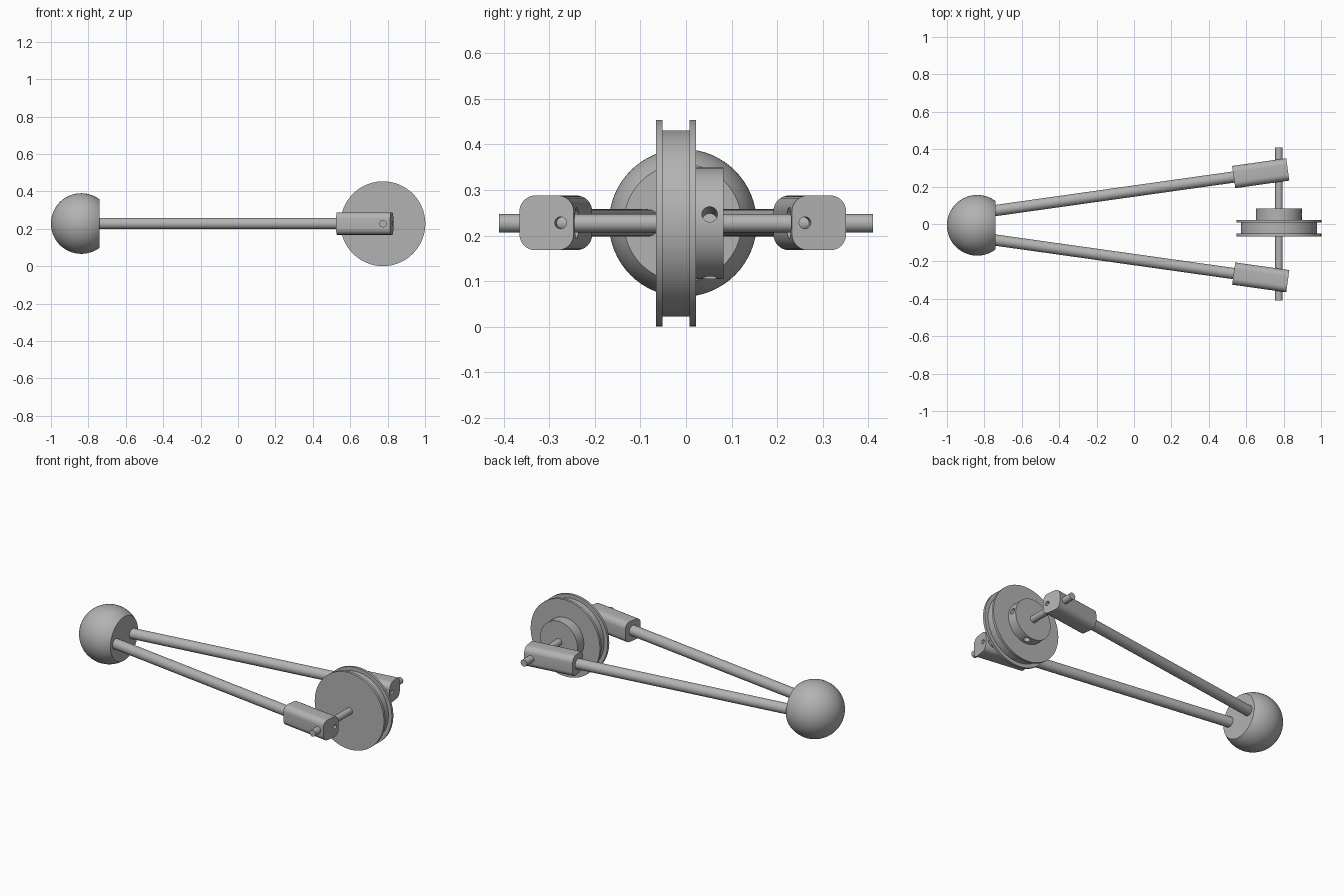
import bpy, bmesh, math
from mathutils import Vector, Matrix

cube = bpy.data.objects.get("Cube")
if cube:
    bpy.data.objects.remove(cube, do_unlink=True)

grey = bpy.data.materials.new("plain grey")
grey.use_nodes = True
colour = (0.45, 0.45, 0.45, 1)
grey.diffuse_color = colour
grey.node_tree.nodes["Principled BSDF"].inputs["Base Color"].default_value = colour

AXLE = Vector((0.775, 0, 0.227))
MID_Y = -0.007
TILT = math.radians(8)


def finish(name, bm, location=(0, 0, 0)):
    bmesh.ops.recalc_face_normals(bm, faces=bm.faces)
    mesh = bpy.data.meshes.new(name)
    bm.to_mesh(mesh)
    bm.free()
    mesh.materials.append(grey)
    obj = bpy.data.objects.new(name, mesh)
    obj.location = location
    bpy.context.collection.objects.link(obj)
    return obj


def lathe(name, profile, location, direction, sides=64):
    """Revolve (distance along, radius) points about a direction."""
    bm = bmesh.new()
    turn = Vector(direction).to_track_quat('Z', 'Y')
    rings = []
    for along, radius in profile:
        if radius == 0:
            rings.append([bm.verts.new(turn @ Vector((0, 0, along)))] * sides)
            continue
        rings.append([bm.verts.new(turn @ Vector((
            radius * math.cos(math.tau * i / sides),
            radius * math.sin(math.tau * i / sides), along))) for i in range(sides)])
    for a, b in zip(rings, rings[1:]):
        for i in range(sides):
            j = (i + 1) % sides
            bm.faces.new(list(dict.fromkeys((a[i], a[j], b[j], b[i]))))
    for ring in (rings[0], rings[-1]):
        if ring[0] is not ring[1]:
            bm.faces.new(ring)
    return finish(name, bm, location)


def rod(name, start, end, radius, sides=32):
    d = Vector(end) - Vector(start)
    return lathe(name, [(0, radius), (d.length, radius)], start, d, sides)


def drill(obj, cutters):
    for cutter in cutters:
        cutter.hide_render = True
        mod = obj.modifiers.new("hole", 'BOOLEAN')
        mod.operation = 'DIFFERENCE'
        mod.solver = 'EXACT'
        mod.object = cutter
    graph = bpy.context.evaluated_depsgraph_get()
    mesh = bpy.data.meshes.new_from_object(obj.evaluated_get(graph))
    obj.modifiers.clear()
    obj.data = mesh
    for cutter in cutters:
        bpy.data.objects.remove(cutter, do_unlink=True)


def rounded_bar(name, start, length, half, corner, yaw):
    """Square bar with rounded long edges, extruded along a heading."""
    bm = bmesh.new()
    verts = []
    for q in range(4):
        mid = math.pi / 4 + q * math.pi / 2
        cy = math.copysign(half - corner, math.cos(mid))
        cz = math.copysign(half - corner, math.sin(mid))
        for k in range(9):
            a = q * math.pi / 2 + k * math.pi / 16
            verts.append(bm.verts.new((0, cy + corner * math.cos(a), cz + corner * math.sin(a))))
    face = bm.faces.new(verts)
    new = bmesh.ops.extrude_face_region(bm, geom=[face])["geom"]
    bmesh.ops.translate(bm, vec=(length, 0, 0),
                        verts=[v for v in new if isinstance(v, bmesh.types.BMVert)])
    bm.transform(Matrix.Translation(start) @ Matrix.Rotation(yaw, 4, 'Z'))
    return finish(name, bm)


parts = []

# Ball handle with a flat cut towards the wheel
R, cut = 0.162, 0.098
stop = math.acos(cut / R)
arc = [math.pi - (math.pi - stop) * i / 32 for i in range(33)]
profile = [(-R, 0)] + [(R * math.cos(a), R * math.sin(a)) for a in arc[1:]]
parts.append(lathe("ball_handle", profile, (-0.838, MID_Y, 0.228), (1, 0, 0)))

# Two diverging arms, each ending in a drilled block
for side, sign in (("left", 1), ("right", -1)):
    yaw = sign * TILT
    heading = Vector((math.cos(yaw), math.sin(yaw), 0))
    inward = Vector((math.sin(TILT), -sign * math.cos(TILT), 0))
    root = Vector((0.533, MID_Y + sign * 0.258, 0.228))
    parts.append(rod(side + "_arm", root - heading * 1.33, root + heading * 0.02, 0.03))
    block = rounded_bar(side + "_end_block", root, 0.292, 0.06, 0.035, yaw)
    tip = root + heading * 0.292
    screw = tip + inward * 0.031
    bore = root + heading * 0.243 + inward * 0.06
    drill(block, [
        rod("screw_cutter", screw - heading * 0.04, screw + heading * 0.02, 0.013, 24),
        rod("bore_cutter", bore - inward * 0.02, bore + inward * 0.02, 0.034)])
    parts.append(block)

# Axle through both blocks
parts.append(rod("axle", AXLE + Vector((0, -0.41, 0)), AXLE + Vector((0, 0.41, 0)), 0.02))

# Grooved wheel with a hub behind it
RIM, GROOVE, HUB = 0.2265, 0.204, 0.122
parts.append(lathe("grooved_wheel", [
    (-0.066, RIM), (-0.051, RIM), (-0.051, GROOVE),
    (0.008, GROOVE), (0.008, RIM), (0.022, RIM)], AXLE, (0, 1, 0), 96))
hub = lathe("wheel_hub", [(0.02, HUB), (0.082, HUB)], AXLE, (0, 1, 0), 64)

# Two set screw holes at right angles in the hub
cutters = []
for angle in (math.radians(9.4), math.radians(-80.6)):
    out = Vector((math.cos(angle), 0, math.sin(angle)))
    centre = AXLE + Vector((0, 0.052, 0))
    cutters.append(rod("hub_cutter", centre + out * 0.03, centre + out * 0.15, 0.017, 24))
drill(hub, cutters)
parts.append(hub)

# Smooth round surfaces, keep edges crisp
bpy.ops.object.select_all(action='DESELECT')
for part in parts:
    part.select_set(True)
bpy.context.view_layer.objects.active = parts[0]
bpy.ops.object.shade_smooth_by_angle(angle=math.radians(30))
